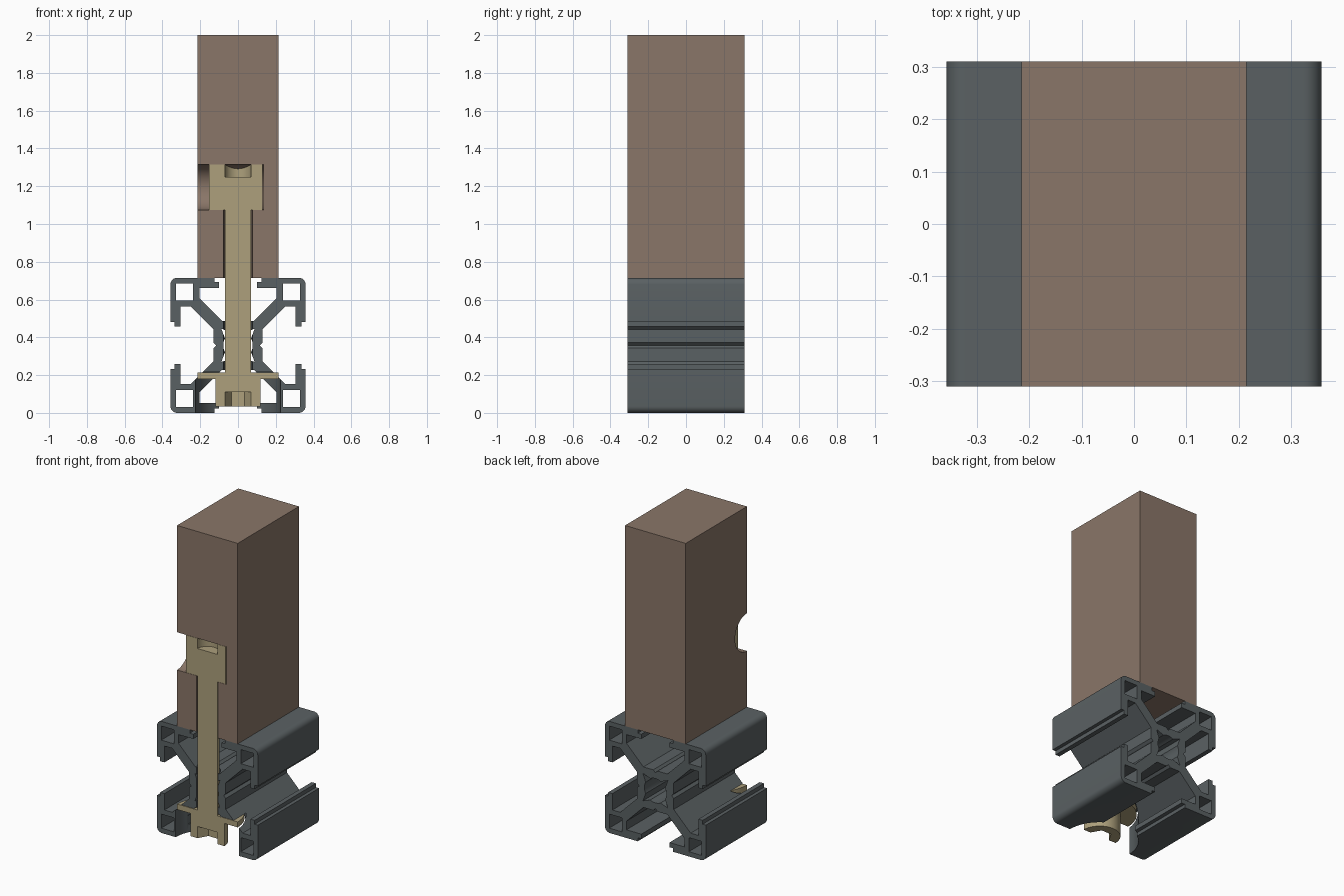
import bpy, bmesh, math

if "Cube" in bpy.data.objects:
    bpy.data.objects.remove(bpy.data.objects["Cube"])

Y0, Y1 = -0.31, 0.31      # section plane (front) and back
H, CZ = 0.3575, 0.3575    # half size and centre height of the rail


def material(name, rgb):
    m = bpy.data.materials.new(name)
    m.diffuse_color = (*rgb, 1)
    m.use_nodes = True
    m.node_tree.nodes["Principled BSDF"].inputs["Base Color"].default_value = m.diffuse_color
    return m


BROWN = material("brown_block", (0.254, 0.181, 0.138))
GREY = material("dark_grey_metal", (0.102, 0.119, 0.125))
TAN = material("tan_metal", (0.418, 0.352, 0.202))


def prism(name, pts, y0, y1):
    """Extrude an x-z outline along y."""
    bm = bmesh.new()
    f = bm.faces.new([bm.verts.new((x, y0, z)) for x, z in pts])
    r = bmesh.ops.extrude_face_region(bm, geom=[f])
    vs = [v for v in r["geom"] if isinstance(v, bmesh.types.BMVert)]
    bmesh.ops.translate(bm, verts=vs, vec=(0, y1 - y0, 0))
    bmesh.ops.recalc_face_normals(bm, faces=bm.faces)
    me = bpy.data.meshes.new(name)
    bm.to_mesh(me)
    bm.free()
    ob = bpy.data.objects.new(name, me)
    bpy.context.collection.objects.link(ob)
    return ob


def rect(x0, x1, z0, z1):
    return [(x0, z0), (x1, z0), (x1, z1), (x0, z1)]


def cyl(name, r, a, b, axis="Z", n=64, z=0):
    """Cylinder centred on the section plane, from a to b along its axis."""
    mid = (a + b) / 2
    loc = (0, Y0, mid) if axis == "Z" else (mid, Y0, z)
    rot = (0, 0, 0) if axis == "Z" else (0, math.pi / 2, 0)
    bpy.ops.mesh.primitive_cylinder_add(vertices=n, radius=r, depth=b - a,
                                        location=loc, rotation=rot)
    ob = bpy.context.object
    ob.name = name
    return ob


def boolean(ob, tool, op="DIFFERENCE"):
    m = ob.modifiers.new("bool", "BOOLEAN")
    m.operation, m.solver, m.object = op, "EXACT", tool
    bpy.context.view_layer.objects.active = ob
    bpy.ops.object.modifier_apply(modifier=m.name)
    bpy.data.objects.remove(tool)


def finish(ob, mat, section=False):
    if section:           # remove everything in front of the section plane
        boolean(ob, prism("section_cutter", rect(-1, 1, -1, 3), -2, Y0))
    ob.data.materials.clear()
    ob.data.materials.append(mat)
    bpy.ops.object.select_all(action="DESELECT")
    ob.select_set(True)
    bpy.context.view_layer.objects.active = ob
    bpy.ops.object.shade_smooth_by_angle(angle=math.radians(30))


# Slotted rail: one eighth of the outline as (outward, sideways), mirrored round
eighth = [(0.115, 0), (0.13, 0.015), (0.13, 0.085), (0.25, 0.205), (0.305, 0.205),
          (0.305, 0.10), (0.335, 0.10), (0.335, 0.125), (H, 0.125)]
R = 0.035
eighth += [(H - R + R * math.cos(a), H - R + R * math.sin(a))
           for a in (math.radians(t) for t in (0, 15, 30, 45))]
quarter = eighth + [(v, u) for u, v in reversed(eighth[1:-1])]
outline = []
for k in range(4):
    c, s = round(math.cos(k * math.pi / 2)), round(math.sin(k * math.pi / 2))
    outline += [(c * u - s * v, CZ + s * u + c * v) for u, v in quarter]
rail = prism("slotted_rail", outline, Y0, Y1)

# Hollow corners and lobed centre bore
for sx in (-1, 1):
    for sz in (-1, 1):
        x, z = sorted((sx * 0.237, sx * 0.327)), sorted((sz * 0.237, sz * 0.327))
        boolean(rail, prism("corner_cutter", rect(*x, CZ + z[0], CZ + z[1]), -1, 1))
bore = []
for k in range(4):
    for t, r in [(t, 0.078) for t in range(-28, 29, 7)] + [(45, 0.125)]:
        a = math.radians(90 * k + t)
        bore.append((r * math.cos(a), CZ + r * math.sin(a)))
boolean(rail, prism("bore_cutter", bore, -1, 1))

# Bolt hole and counterbore in the rail
boolean(rail, cyl("hole_cutter", 0.077, -0.5, 1))
boolean(rail, cyl("counterbore_cutter", 0.225, -0.5, 0.217))
finish(rail, GREY)

# Upright block with cross hole from the left and a bolt hole from below
block = prism("upright_block", rect(-0.215, 0.215, 0.715, 2), Y0, Y1)
boolean(block, cyl("cross_cutter", 0.121, -0.5, 0.134, "X", z=1.195))
boolean(block, cyl("shaft_cutter", 0.077, 0.5, 1.195))
finish(block, BROWN)

# Cross dowel with threaded hole
dowel = cyl("cross_dowel", 0.12, -0.153, 0.13, "X", z=1.195)
boolean(dowel, cyl("thread_cutter", 0.07, 0.9, 1.5))
finish(dowel, TAN, True)

# Bolt: shaft, head with hex socket
bolt = cyl("bolt", 0.07, 0.15, 1.25)
boolean(bolt, cyl("bolt_head", 0.12, 0.035, 0.18), "UNION")
hexa = cyl("hex_cutter", 0.07, -0.1, 0.11, n=6)
hexa.rotation_euler.z = math.pi / 6
bpy.context.view_layer.update()
boolean(bolt, hexa)
finish(bolt, TAN, True)

# Round washer
washer = cyl("washer", 0.215, 0.18, 0.215)
boolean(washer, cyl("washer_cutter", 0.07, 0, 0.5))
finish(washer, TAN, True)
